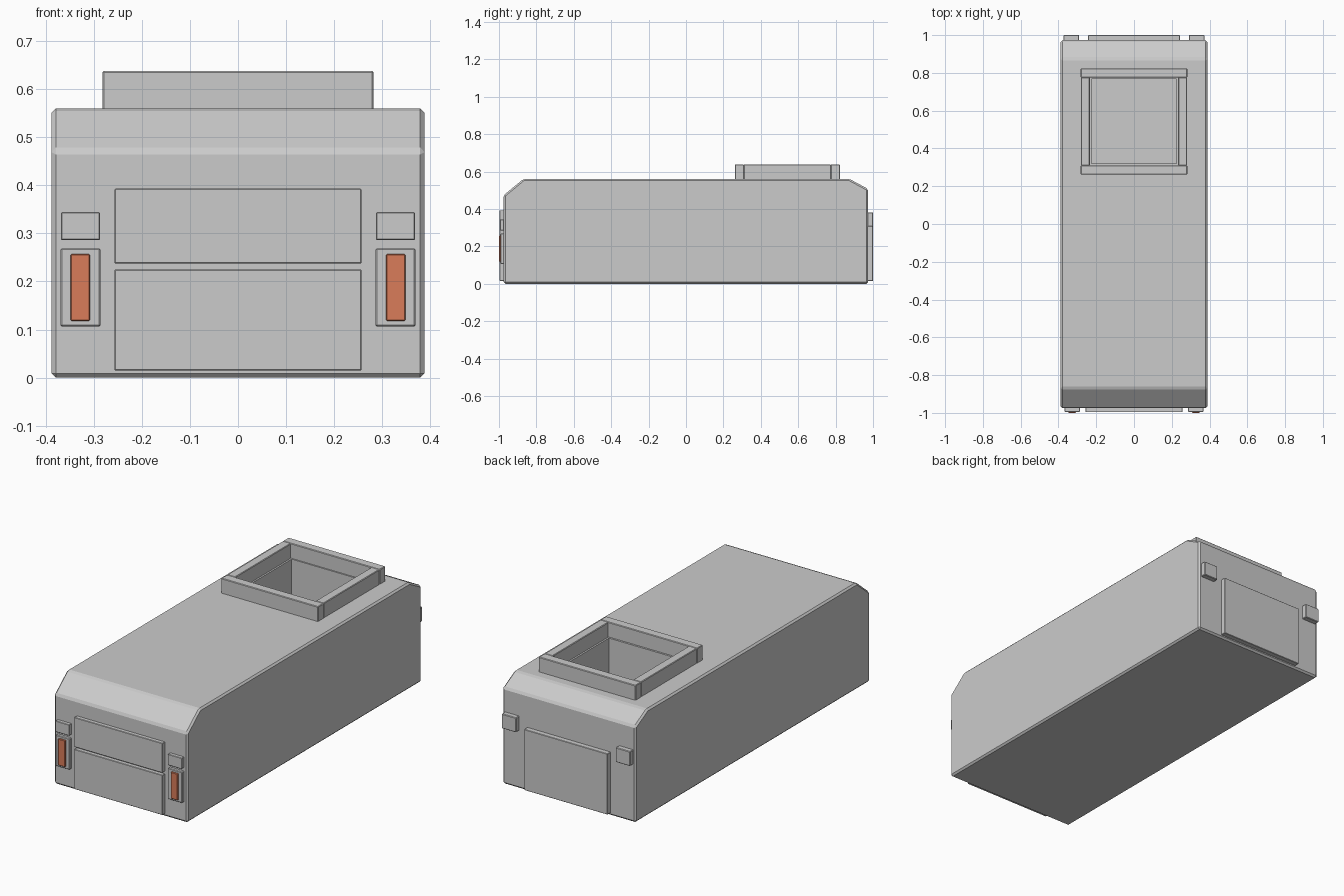
import bpy
import bmesh

default = bpy.data.objects.get("Cube")
if default:
    bpy.data.objects.remove(default, do_unlink=True)


def material(name, rgb):
    mat = bpy.data.materials.new(name)
    mat.use_nodes = True
    color = (*rgb, 1)
    mat.diffuse_color = color
    mat.node_tree.nodes["Principled BSDF"].inputs["Base Color"].default_value = color
    return mat


grey = material("light_grey", (0.6, 0.6, 0.6))
orange = material("burnt_orange", (0.7, 0.2, 0.1))


def finish(name, bm, mat, bevel=0.0):
    """Bevel every edge of the mesh and turn it into an object."""
    bmesh.ops.recalc_face_normals(bm, faces=bm.faces)
    if bevel:
        bmesh.ops.bevel(bm, geom=bm.edges[:], offset=bevel, segments=1,
                        affect='EDGES', clamp_overlap=True)
    mesh = bpy.data.meshes.new(name)
    bm.to_mesh(mesh)
    bm.free()
    mesh.materials.append(mat)
    obj = bpy.data.objects.new(name, mesh)
    bpy.context.collection.objects.link(obj)
    return obj


def box(name, x, y, z, mat=grey, bevel=0.003):
    """Box given by its (low, high) range on each axis."""
    bm = bmesh.new()
    bmesh.ops.create_cube(bm, size=1)
    for v in bm.verts:
        for i, (low, high) in enumerate((x, y, z)):
            v.co[i] = high if v.co[i] > 0 else low
    return finish(name, bm, mat, bevel)


def pair(name, x, y, z, mat=grey, bevel=0.003):
    """Same box on the left (+x) and the right (-x)."""
    box("left_" + name, x, y, z, mat, bevel)
    box("right_" + name, (-x[1], -x[0]), y, z, mat, bevel)


# Body: side profile with sloped upper ends, extruded across the width
profile = [(-0.975, 0), (0.973, 0), (0.973, 0.507), (0.875, 0.56),
           (-0.87, 0.56), (-0.975, 0.473)]
bm = bmesh.new()
face = bm.faces.new([bm.verts.new((-0.388, y, z)) for y, z in profile])
side = bmesh.ops.extrude_face_region(bm, geom=[face])["geom"]
for v in side:
    if isinstance(v, bmesh.types.BMVert):
        v.co.x = 0.388
body = finish("body", bm, grey, 0.009)

# Square well sunk into the rear of the body
cutter = box("well_cutter", (-0.225, 0.225), (0.32, 0.768), (0.06, 0.8), bevel=0)
cutter.hide_render = True
cutter.hide_set(True)
cut = body.modifiers.new("well", 'BOOLEAN')
cut.operation = 'DIFFERENCE'
cut.object = cutter
cut.solver = 'EXACT'
bpy.context.view_layer.objects.active = body
bpy.ops.object.modifier_apply(modifier=cut.name)
bpy.data.objects.remove(cutter, do_unlink=True)

# Raised rim round the well
rim_z = (0.555, 0.638)
box("rim_front", (-0.282, 0.282), (0.262, 0.31), rim_z)
box("rim_back", (-0.282, 0.282), (0.775, 0.823), rim_z)
pair("rim_side", (0.234, 0.281), (0.31, 0.775), rim_z)

# Front panels and lamps
box("front_upper_panel", (-0.257, 0.257), (-0.996, -0.97), (0.237, 0.393), bevel=0.002)
box("front_lower_panel", (-0.257, 0.257), (-0.996, -0.97), (0.015, 0.225), bevel=0.002)
pair("front_block", (0.287, 0.368), (-0.994, -0.97), (0.286, 0.344), bevel=0.002)
pair("lamp_frame", (0.286, 0.369), (-0.991, -0.97), (0.106, 0.269))
pair("lamp", (0.308, 0.348), (-1.0, -0.985), (0.118, 0.257), orange, 0.002)

# Rear panel and blocks
box("rear_panel", (-0.243, 0.243), (0.965, 1.0), (0.015, 0.335), bevel=0.002)
pair("rear_block", (0.29, 0.374), (0.965, 1.0), (0.305, 0.382))
